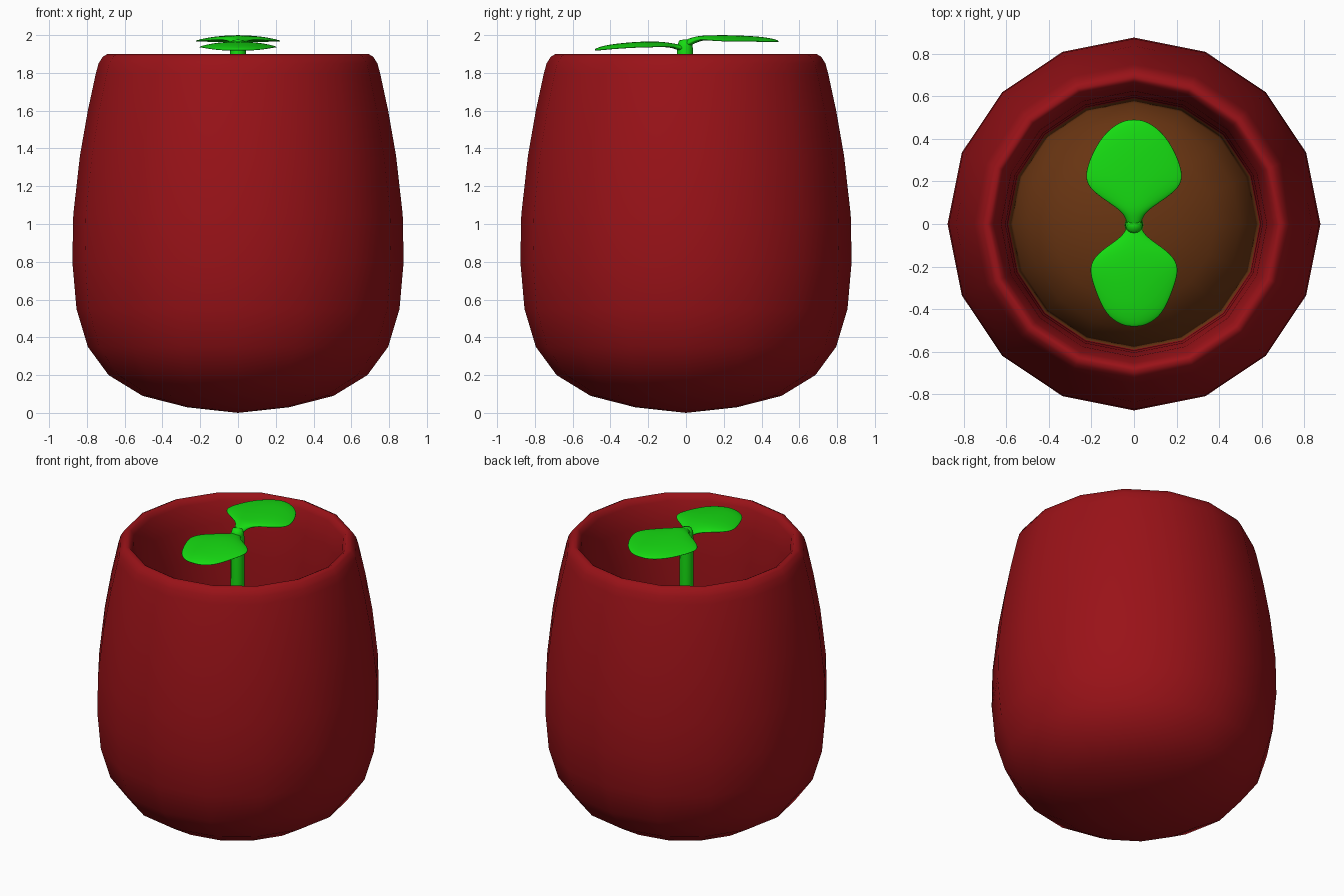
import bpy, bmesh
from math import cos, sin, tau

if "Cube" in bpy.data.objects:
    bpy.data.objects.remove(bpy.data.objects["Cube"])


def material(name, color):
    m = bpy.data.materials.new(name)
    m.diffuse_color = (*color, 1)
    m.use_nodes = True
    m.node_tree.nodes["Principled BSDF"].inputs["Base Color"].default_value = m.diffuse_color
    return m


RED = material("red_glaze", (0.32, 0.006, 0.009))
BROWN = material("soil_brown", (0.14, 0.035, 0.006))
GREEN = material("leaf_green", (0.008, 0.72, 0.006))


def skin(name, rings, mat, levels=0):
    """Skin a list of rings (a one-point ring is a pole) into a smooth mesh."""
    bm = bmesh.new()
    rows = [[bm.verts.new(p) for p in ring] for ring in rings]
    for a, b in zip(rows, rows[1:]):
        n = max(len(a), len(b))
        for i in range(n):
            j = (i + 1) % n
            if len(a) == 1:
                bm.faces.new((a[0], b[j], b[i]))
            elif len(b) == 1:
                bm.faces.new((a[i], a[j], b[0]))
            else:
                bm.faces.new((a[i], a[j], b[j], b[i]))
    for row in (rows[0], rows[-1]):
        if len(row) > 1:
            bm.faces.new(row)
    bmesh.ops.recalc_face_normals(bm, faces=bm.faces)
    for f in bm.faces:
        f.smooth = True
    me = bpy.data.meshes.new(name)
    bm.to_mesh(me)
    bm.free()
    me.materials.append(mat)
    ob = bpy.data.objects.new(name, me)
    bpy.context.collection.objects.link(ob)
    if levels:
        sub = ob.modifiers.new("smooth", 'SUBSURF')
        sub.levels = sub.render_levels = levels
    return ob


def lathe(name, profile, mat, sides=16, y=0):
    rings = []
    for r, z in profile:
        n = sides if r else 1
        rings.append([(r * cos(tau * i / n), y + r * sin(tau * i / n), z)
                      for i in range(n)])
    return skin(name, rings, mat)


# pot: rounded outside, rolled lip, inner wall and floor
lathe("pot", [(0, 0), (0.27, 0.03), (0.505, 0.09), (0.685, 0.2), (0.795, 0.35),
              (0.855, 0.55), (0.877, 0.8), (0.872, 1.05), (0.837, 1.36),
              (0.795, 1.6), (0.752, 1.8), (0.738, 1.85), (0.715, 1.887),
              (0.69, 1.9), (0.672, 1.89), (0.655, 1.86), (0.625, 1.72),
              (0.605, 1.5), (0.595, 1.25), (0.59, 0.9), (0.5, 0.75),
              (0, 0.7)], RED)

# domed soil
lathe("soil", [(0.59, 0.92), (0.57, 1.0), (0.5, 1.12), (0.38, 1.21),
               (0.2, 1.27), (0, 1.29)], BROWN)

# stem
lathe("stem", [(0.046, 1.2), (0.044, 1.6), (0.043, 1.9), (0.04, 1.945),
               (0.032, 1.972), (0, 1.978)], GREEN, 12, -0.005)


def leaf(name, sections, sign):
    """Leaf from flat elliptical sections: y, half width, mid z, half thickness."""
    rings = []
    for y, w, z, t in sections:
        ring = []
        for i in range(12):
            c, s = cos(tau * i / 12), sin(tau * i / 12)
            droop = 0.1 * w * c * c if w > 0.06 else 0
            ring.append((w * c, sign * y, z + t * s - droop))
        rings.append(ring)
    return skin(name, rings, GREEN, 2)


# two leaves, the back one higher and larger
leaf("back_leaf", [(-0.02, 0.03, 1.945, 0.025), (0.02, 0.038, 1.962, 0.022),
                   (0.06, 0.06, 1.98, 0.016), (0.11, 0.14, 1.988, 0.012),
                   (0.17, 0.225, 1.99, 0.012), (0.23, 0.243, 1.99, 0.012),
                   (0.32, 0.212, 1.987, 0.012), (0.41, 0.16, 1.981, 0.011),
                   (0.47, 0.09, 1.972, 0.008), (0.492, 0.03, 1.966, 0.004)], 1)
leaf("front_leaf", [(-0.01, 0.03, 1.925, 0.018), (0.04, 0.042, 1.935, 0.016),
                    (0.08, 0.09, 1.947, 0.013), (0.13, 0.17, 1.955, 0.012),
                    (0.19, 0.22, 1.957, 0.012), (0.26, 0.21, 1.955, 0.012),
                    (0.35, 0.175, 1.947, 0.012), (0.42, 0.14, 1.938, 0.011),
                    (0.465, 0.085, 1.928, 0.008), (0.483, 0.03, 1.922, 0.004)], -1)
